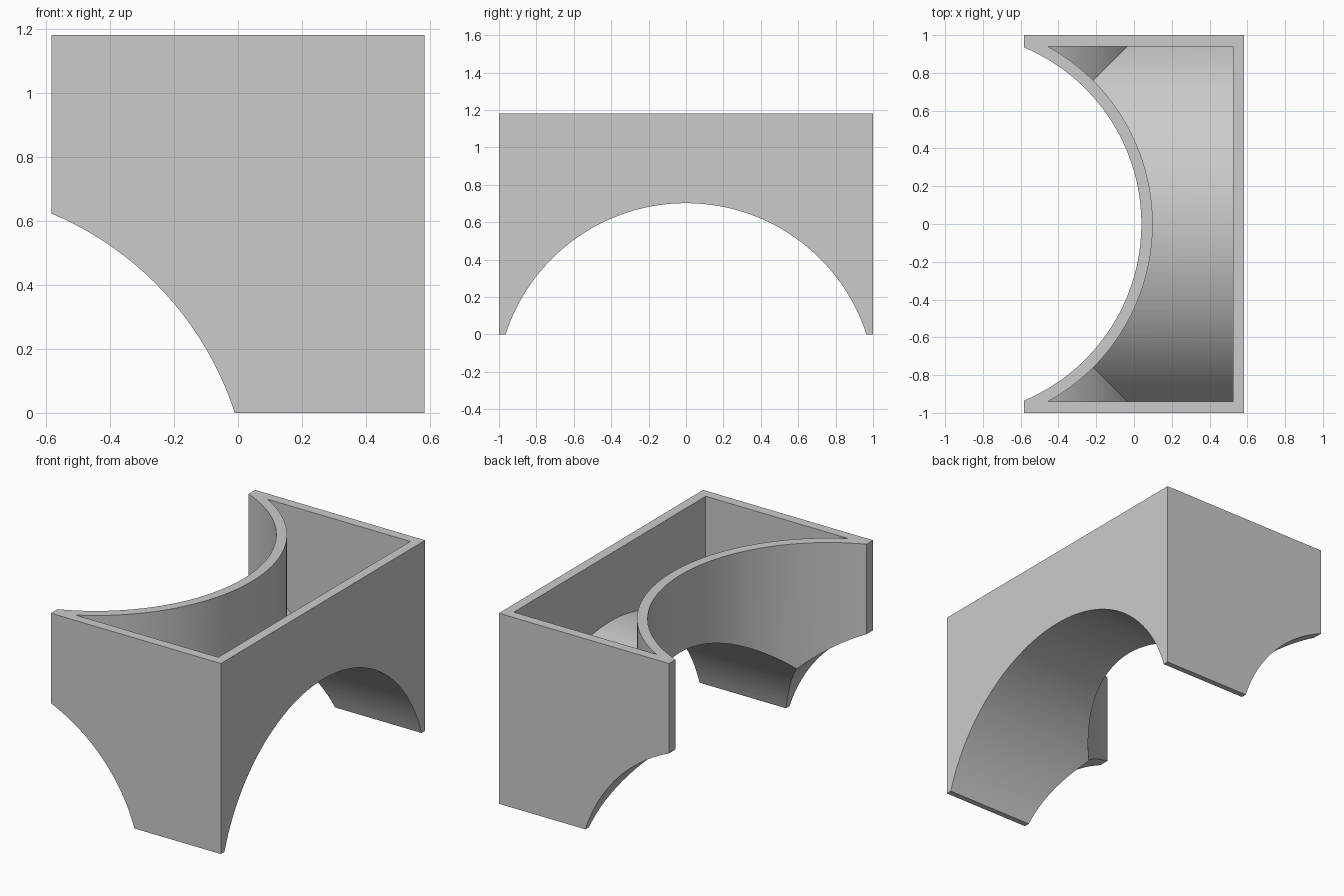
import bpy
import bmesh
import math

if "Cube" in bpy.data.objects:
    bpy.data.objects.remove(bpy.data.objects["Cube"], do_unlink=True)

HALF_X, HALF_Y, HEIGHT = 0.583, 1.0, 1.181
WALL = 0.06
RADIUS = 1.014          # shared by both vaults and the round opening
AXIS_X = -0.975         # centre of the round opening
SPRING_Z = -0.312       # height of the vault axes
ARC_STEPS = 64


def plan_prism(name, radius, end_angle, x_max, half_y, z0, z1):
    """Upright prism: a rectangle whose -x side is bitten by an arc."""
    bm = bmesh.new()
    angles = [end_angle * (1 - 2 * i / ARC_STEPS) for i in range(ARC_STEPS + 1)]
    outline = [(AXIS_X + radius * math.cos(a), radius * math.sin(a)) for a in angles]
    if outline[0][1] < half_y - 0.001:      # flat end faces beside the arc
        outline = [(outline[0][0], half_y)] + outline + [(outline[-1][0], -half_y)]
    outline += [(x_max, -half_y), (x_max, half_y)]
    base = bm.faces.new([bm.verts.new((x, y, z0)) for x, y in outline])
    top = bmesh.ops.extrude_face_region(bm, geom=[base])["geom"]
    bmesh.ops.translate(bm, vec=(0, 0, z1 - z0),
                        verts=[v for v in top if isinstance(v, bmesh.types.BMVert)])
    bmesh.ops.recalc_face_normals(bm, faces=bm.faces)
    mesh = bpy.data.meshes.new(name)
    bm.to_mesh(mesh)
    bm.free()
    ob = bpy.data.objects.new(name, mesh)
    bpy.context.collection.objects.link(ob)
    return ob


def vaults(radius):
    """Cutters for the long vault along x and the cross vault along y."""
    quarter = math.pi / 2
    cutters = []
    for name, x, turn in (("long_vault_cutter", 0, (0, quarter, 0)),
                          ("cross_vault_cutter", AXIS_X, (quarter, 0, 0))):
        bpy.ops.mesh.primitive_cylinder_add(vertices=144, radius=radius, depth=5,
                                            location=(x, 0, SPRING_Z), rotation=turn)
        ob = bpy.context.object
        ob.name = name
        ob.hide_render = True
        bpy.ops.object.transform_apply(location=True, rotation=True, scale=True)
        cutters.append(ob)
    return cutters


def carve(target, cutters):
    for cutter in cutters:
        mod = target.modifiers.new("carve", 'BOOLEAN')
        mod.operation = 'DIFFERENCE'
        mod.solver = 'EXACT'
        mod.object = cutter
        bpy.context.view_layer.objects.active = target
        bpy.ops.object.modifier_apply(modifier=mod.name)
        bpy.data.objects.remove(cutter, do_unlink=True)


# Hollow above the vaults, offset by the wall thickness
outer = RADIUS + WALL
inner_y = HALF_Y - WALL
hollow = plan_prism("hollow_cutter", outer, math.asin(inner_y / outer),
                    HALF_X - WALL, inner_y, 0.05, HEIGHT + 0.5)
hollow.hide_render = True
carve(hollow, vaults(outer))

# Block with a round opening; the vaults and hollow are removed from it
shell = plan_prism("vaulted_shell", RADIUS, math.acos((-HALF_X - AXIS_X) / RADIUS),
                   HALF_X, HALF_Y, 0, HEIGHT)
carve(shell, vaults(RADIUS) + [hollow])

# Plain grey finish
grey = bpy.data.materials.new("plain_grey")
grey.use_nodes = True
colour = (0.6, 0.6, 0.6, 1)
grey.diffuse_color = colour
grey.node_tree.nodes["Principled BSDF"].inputs["Base Color"].default_value = colour
shell.data.materials.clear()
shell.data.materials.append(grey)

bpy.ops.object.select_all(action='DESELECT')
shell.select_set(True)
bpy.context.view_layer.objects.active = shell
bpy.ops.object.shade_smooth_by_angle(angle=math.radians(20))
